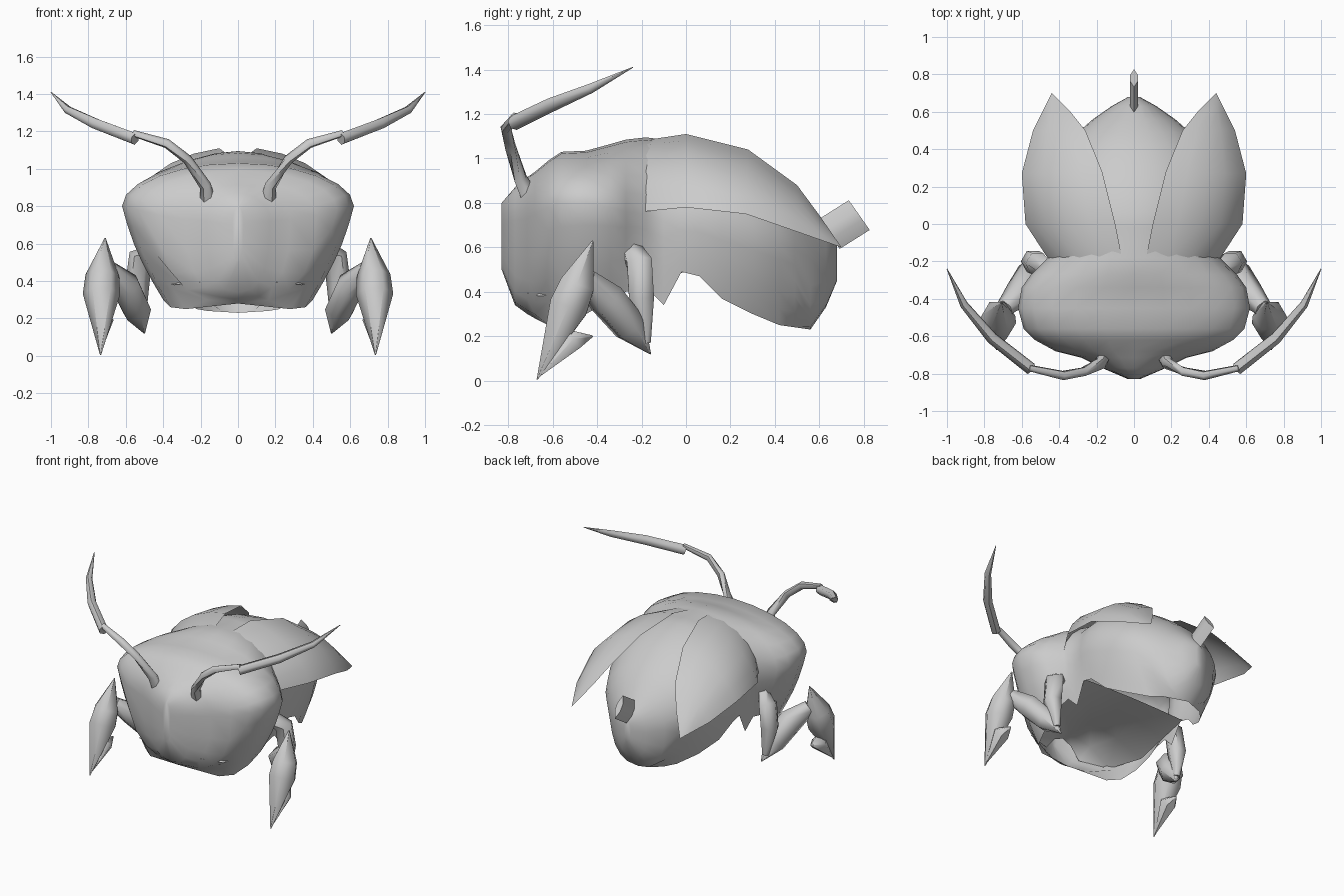
import bpy, bmesh, math
from mathutils import Vector

grey = bpy.data.materials.new("shell_grey")
grey.diffuse_color = (0.6, 0.6, 0.6, 1)


def loft(name, rings, closed=False, caps=False, angle=60):
    """Skin a list of equal-length point rows."""
    bm = bmesh.new()
    rows = [[bm.verts.new(p) for p in r] for r in rings]
    n = len(rows[0])
    for a, b in zip(rows, rows[1:]):
        for i in range(n if closed else n - 1):
            j = (i + 1) % n
            bm.faces.new((a[i], a[j], b[j], b[i]))
    if caps:
        bm.faces.new(rows[0])
        bm.faces.new(rows[-1])
    bmesh.ops.remove_doubles(bm, verts=bm.verts, dist=0.0005)
    bmesh.ops.recalc_face_normals(bm, faces=bm.faces)
    me = bpy.data.meshes.new(name)
    bm.to_mesh(me)
    bm.free()
    ob = bpy.data.objects.new(name, me)
    bpy.context.collection.objects.link(ob)
    me.materials.append(grey)
    bpy.ops.object.select_all(action='DESELECT')
    bpy.context.view_layer.objects.active = ob
    ob.select_set(True)
    bpy.ops.object.shade_smooth_by_angle(angle=math.radians(angle))
    return ob


def tube(name, path, side, sides=6):
    """Tapered tube through (x, y, z, radius) points."""
    pts = [Vector((p[0] * side, p[1], p[2])) for p in path]
    rings = []
    for i, c in enumerate(pts):
        d = pts[min(i + 1, len(pts) - 1)] - pts[max(i - 1, 0)]
        u = d.cross(Vector((0, 0.3, 1)) if abs(d.normalized().z) < 0.8 else Vector((0, 1, 0))).normalized()
        v = d.cross(u).normalized()
        r = path[i][3]
        rings.append([c + r * (math.cos(t) * u + math.sin(t) * v)
                      for t in (2 * math.pi * k / sides for k in range(sides))])
    return loft(name, rings, closed=True, caps=True)


# Head and abdomen: one shell, open underneath, closed at chin and tail
# y, half width, top z, widest z, rim z, rim half width (0 = closed below)
SECTIONS = [
    (-0.83, 0.03, 0.80, 0.70, 0.50, 0.0),
    (-0.77, 0.17, 0.87, 0.72, 0.34, 0.0),
    (-0.715, 0.28, 0.915, 0.73, 0.30, 0.0),
    (-0.68, 0.42, 0.94, 0.75, 0.28, 0.0),
    (-0.62, 0.53, 0.99, 0.78, 0.25, 0.28),
    (-0.56, 0.59, 1.03, 0.80, 0.26, 0.36),
    (-0.45, 0.62, 1.035, 0.80, 0.30, 0.40),
    (-0.34, 0.60, 1.065, 0.78, 0.36, 0.42),
    (-0.27, 0.55, 1.085, 0.76, 0.40, 0.42),
    (-0.18, 0.46, 1.095, 0.75, 0.42, 0.42),
    (-0.10, 0.44, 1.085, 0.72, 0.34, 0.41),
    (-0.02, 0.45, 1.09, 0.72, 0.49, 0.42),
    (0.06, 0.46, 1.08, 0.72, 0.47, 0.42),
    (0.16, 0.45, 1.05, 0.70, 0.37, 0.38),
    (0.30, 0.42, 0.99, 0.66, 0.30, 0.31),
    (0.42, 0.36, 0.90, 0.62, 0.25, 0.22),
    (0.49, 0.30, 0.84, 0.59, 0.24, 0.16),
    (0.56, 0.22, 0.76, 0.55, 0.23, 0.0),
    (0.63, 0.12, 0.68, 0.53, 0.33, 0.0),
    (0.68, 0.03, 0.61, 0.53, 0.45, 0.0),
]


def arch(y, w, top, mid, rim, rw):
    half = []
    for k in range(7):                      # crown
        t = math.pi / 2 * k / 6
        half.append((w * math.sin(t), y, mid + (top - mid) * math.cos(t)))
    for k in range(1, 6):                   # flank down to the rim
        f = k / 5
        if rw == 0:                         # rounded keel
            t = math.pi / 2 * f
            c, s = max(math.cos(t), 0) ** 0.8, math.sin(t) ** 0.8
            half.append((w * c, y, mid + (rim - mid) * s))
        else:
            bulge = 0.12 * (w - rw) * math.sin(math.pi * f)
            half.append((w + (rw - w) * f + bulge, y, mid + (rim - mid) * f))
    return [(-x, b, c) for x, b, c in reversed(half[1:])] + half


loft("body_shell", [arch(*s) for s in SECTIONS], caps=True, angle=75)

# Throat: shallow vaulted underside recessed behind the chin
# y, half width, centre z, side z
THROAT = [(-0.74, 0.14, 0.52, 0.40), (-0.66, 0.34, 0.52, 0.38),
          (-0.45, 0.44, 0.51, 0.40), (-0.20, 0.42, 0.50, 0.44),
          (0.0, 0.42, 0.50, 0.49)]
loft("throat", [[(w * f, y, c + (s - c) * f * f) for f in (-1, -0.5, 0, 0.5, 1)]
                for y, w, c, s in THROAT])

# Wing cases: inner edge and outer edge, arched in between
INNER = [(0.06, -0.20, 1.08), (0.10, 0.0, 1.11), (0.17, 0.28, 1.04),
         (0.26, 0.50, 0.88), (0.34, 0.60, 0.745), (0.44, 0.70, 0.60)]
OUTER = [(0.45, -0.20, 0.76), (0.58, 0.0, 0.78), (0.60, 0.27, 0.75),
         (0.54, 0.50, 0.67), (0.49, 0.60, 0.635), (0.44, 0.70, 0.60)]
FULLNESS = [0.9, 0.75, 0.65, 0.6, 0.6, 0.6]
for side, tag in ((1, "right"), (-1, "left")):
    rows = []
    for a, b, q in zip(INNER, OUTER, FULLNESS):
        row = []
        for k in range(6):
            f = k / 5
            s = q * math.sin(f * math.pi / 2) + (1 - q) * f
            c = q * math.cos(f * math.pi / 2) + (1 - q) * (1 - f)
            row.append((side * (a[0] + (b[0] - a[0]) * s),
                        a[1] + (b[1] - a[1]) * f,
                        b[2] + (a[2] - b[2]) * c))
        rows.append(row)
    loft("wing_" + tag, rows)

    # Antenna: stalk flaring at its base, then a flatter pointed blade
    tube("antenna_stalk_" + tag, [
        (0.16, -0.695, 0.81, 0.045), (0.175, -0.745, 0.91, 0.032),
        (0.27, -0.79, 1.05, 0.026), (0.38, -0.81, 1.135, 0.026),
        (0.56, -0.77, 1.19, 0.018)], side)
    tube("antenna_blade_" + tag, [
        (0.55, -0.775, 1.16, 0.034), (0.76, -0.61, 1.24, 0.032),
        (0.91, -0.43, 1.315, 0.022), (1.0, -0.24, 1.41, 0.002)], side)

    # Zigzag foreleg
    tube("leg_upper_" + tag, [
        (0.45, -0.24, 0.58, 0.05), (0.52, -0.21, 0.53, 0.065),
        (0.54, -0.20, 0.37, 0.065), (0.52, -0.18, 0.17, 0.025)], side)
    tube("leg_middle_" + tag, [
        (0.50, -0.16, 0.12, 0.003), (0.54, -0.25, 0.24, 0.08),
        (0.60, -0.36, 0.37, 0.085), (0.69, -0.45, 0.46, 0.05)], side)
    tube("leg_blade_" + tag, [
        (0.71, -0.42, 0.63, 0.003), (0.725, -0.49, 0.43, 0.09),
        (0.73, -0.53, 0.33, 0.10), (0.735, -0.67, 0.005, 0.003)], side)
    tube("leg_barb_" + tag, [
        (0.735, -0.66, 0.02, 0.003), (0.725, -0.51, 0.19, 0.06),
        (0.72, -0.42, 0.20, 0.004)], side)

# Tail tab: flat lens-shaped stub
base, tip = Vector((0, 0.645, 0.66)), Vector((0, 0.78, 0.745))
across = Vector((0, -0.047, 0.067))
lens = [(0, 1), (0.022, 0.3), (0.022, -0.3), (0, -1), (-0.022, -0.3), (-0.022, 0.3)]
loft("tail_tab", [[c + across * b + Vector((a, 0, 0)) for a, b in lens]
                  for c in (base, tip)], closed=True, caps=True, angle=50)
